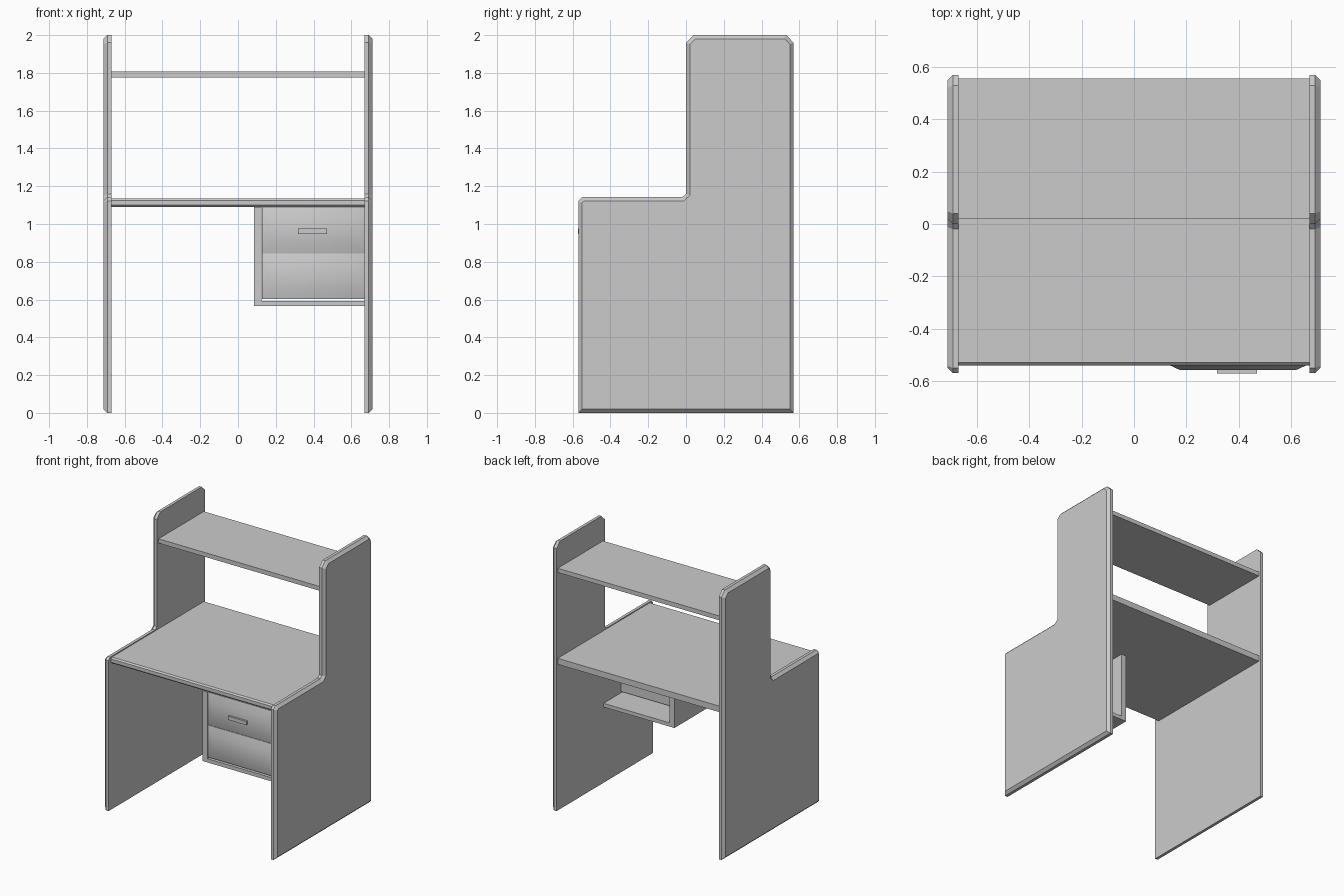
import bpy, bmesh

if "Cube" in bpy.data.objects:
    bpy.data.objects.remove(bpy.data.objects["Cube"])


def finish(name, bm):
    bmesh.ops.recalc_face_normals(bm, faces=bm.faces)
    mesh = bpy.data.meshes.new(name)
    bm.to_mesh(mesh)
    bm.free()
    obj = bpy.data.objects.new(name, mesh)
    bpy.context.collection.objects.link(obj)
    return obj


def extrude_x(name, profile, x0, x1, chamfer=0):
    """Extrude a (y, z) profile along x; optionally chamfer the rim at x1."""
    bm = bmesh.new()
    base = bm.faces.new([bm.verts.new((x0, y, z)) for y, z in profile])
    geom = bmesh.ops.extrude_face_region(bm, geom=[base], use_keep_orig=True)["geom"]
    moved = [v for v in geom if isinstance(v, bmesh.types.BMVert)]
    bmesh.ops.translate(bm, verts=moved, vec=(x1 - x0, 0, 0))
    bmesh.ops.recalc_face_normals(bm, faces=bm.faces)
    if chamfer:
        outer = [f for f in bm.faces if all(v in moved for v in f.verts)][0]
        bmesh.ops.bevel(bm, geom=list(outer.edges), offset=chamfer,
                        segments=1, profile=0.5, affect='EDGES')
    return finish(name, bm)


def box(name, x0, x1, y0, y1, z0, z1):
    return extrude_x(name, [(y0, z0), (y1, z0), (y1, z1), (y0, z1)], x0, x1)


# Stepped side panels with chamfered outer rim, mirrored to the left
side = extrude_x("side_panels", [
    (-0.57, 0), (0.57, 0), (0.57, 1.96), (0.53, 2.0), (0.04, 2.0), (0.0, 1.96),
    (0.0, 1.16), (-0.02, 1.142), (-0.55, 1.142), (-0.57, 1.122)], 0.67, 0.712, 0.02)
side.modifiers.new("Mirror", 'MIRROR')

# Desktop with softened front edge
extrude_x("desktop", [
    (0.555, 1.09), (0.555, 1.135), (-0.53, 1.135), (-0.54, 1.125),
    (-0.54, 1.10), (-0.53, 1.09)], -0.67, 0.67)

# Upper shelf
box("upper_shelf", -0.67, 0.67, 0.02, 0.555, 1.775, 1.807)

# Drawer housing, open at the back
box("housing_side", 0.085, 0.125, -0.54, 0.015, 0.565, 1.09)
box("housing_bottom", 0.125, 0.67, -0.54, 0.015, 0.565, 0.593)


def drawer(name, z0, z1):
    """Drawer body with a softly raised, smooth-shaded front."""
    x0, x1, inset = 0.126, 0.669, 0.05
    bm = bmesh.new()
    rings = []
    for y, d in ((-0.19, 0), (-0.535, 0), (-0.558, inset)):
        rings.append([bm.verts.new((x, y, z)) for x, z in (
            (x0 + d, z0 + d), (x1 - d, z0 + d), (x1 - d, z1 - d), (x0 + d, z1 - d))])
    for a, b in zip(rings, rings[1:]):
        for i in range(4):
            j = (i + 1) % 4
            bm.faces.new((a[i], a[j], b[j], b[i]))
    bm.faces.new(rings[0])
    bm.faces.new(rings[-1])
    obj = finish(name, bm)
    bpy.ops.object.select_all(action='DESELECT')
    obj.select_set(True)
    bpy.context.view_layer.objects.active = obj
    bpy.ops.object.shade_smooth_by_angle(angle=0.6)


drawer("lower_drawer", 0.603, 0.843)
drawer("upper_drawer", 0.845, 1.089)

# Handle on the upper drawer
box("drawer_handle", 0.317, 0.47, -0.572, -0.55, 0.947, 0.975)
